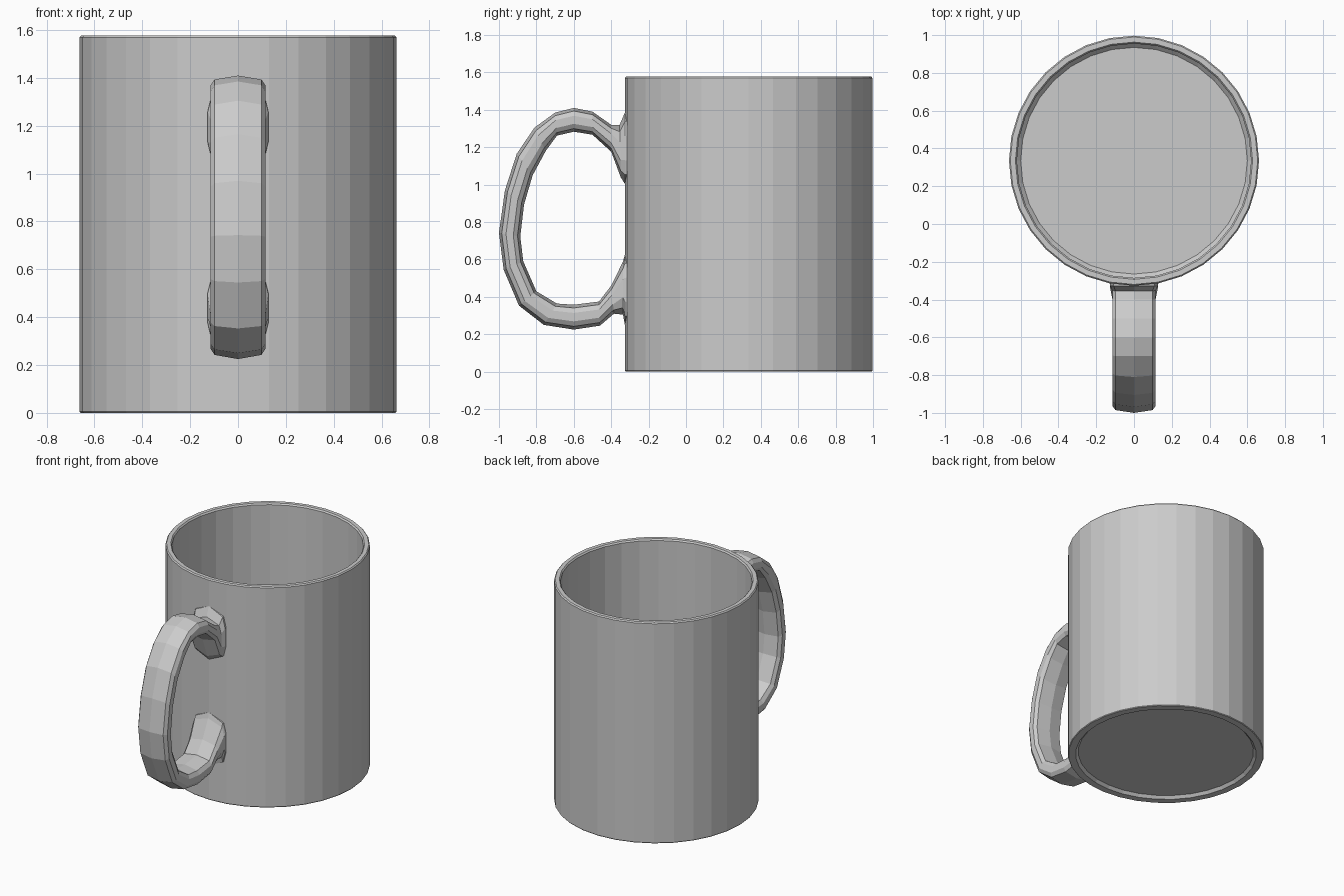
import bpy, bmesh
from math import sin, cos, tau

if "Cube" in bpy.data.objects:
    bpy.data.objects.remove(bpy.data.objects["Cube"])

SIDES = 32
CENTRE_Y = 0.335


def finish(name, bm):
    bmesh.ops.recalc_face_normals(bm, faces=bm.faces)
    mesh = bpy.data.meshes.new(name)
    bm.to_mesh(mesh)
    bm.free()
    obj = bpy.data.objects.new(name, mesh)
    bpy.context.collection.objects.link(obj)
    return obj


def bridge(bm, a, b):
    n = len(a)
    for i in range(n):
        j = (i + 1) % n
        bm.faces.new((a[i], a[j], b[j], b[i]))


def loft(name, rings):
    """Skin a list of closed rings and cap both ends."""
    bm = bmesh.new()
    loops = [[bm.verts.new(p) for p in ring] for ring in rings]
    for a, b in zip(loops, loops[1:]):
        bridge(bm, a, b)
    bm.faces.new(loops[0])
    bm.faces.new(loops[-1])
    return finish(name, bm)


# Mug body: lathe profile (radius, z) from recessed base, up the wall, down to the inner floor
profile = [(0.592, 0.02), (0.61, 0.0), (0.658, 0.0), (0.662, 0.005),
           (0.662, 1.57), (0.655, 1.578), (0.628, 1.578), (0.62, 1.568),
           (0.62, 0.08), (0.60, 0.06)]
loft("mug_body", [[(r * cos(tau * i / SIDES), CENTRE_Y + r * sin(tau * i / SIDES), z)
                   for i in range(SIDES)] for r, z in profile])

# Handle: matching outer and inner outlines (y, z), flared where they meet the wall
outer = [(-.30, 1.39), (-.327, 1.385), (-.355, 1.32), (-.40, 1.32), (-.50, 1.39), (-.60, 1.41),
         (-.70, 1.385), (-.81, 1.305), (-.905, 1.165), (-.968, .97), (-1.0, .743),
         (-.975, .545), (-.893, .353), (-.76, .25), (-.60, .225), (-.46, .246),
         (-.385, .31), (-.337, .305), (-.327, .25), (-.30, .245)]
inner = [(-.30, 1.0), (-.327, 1.005), (-.348, 1.037), (-.40, 1.176), (-.50, 1.267), (-.60, 1.283),
         (-.69, 1.262), (-.75, 1.18), (-.82, 1.05), (-.866, .893), (-.886, .722),
         (-.87, .59), (-.80, .43), (-.69, .364), (-.60, .358), (-.465, .375),
         (-.40, .46), (-.337, .588), (-.327, .626), (-.30, .63)]

# Rounded strap cross-section: (half width, fraction from outer to inner outline)
half = [(0.0, 0.0), (0.098, 0.13), (0.115, 0.33), (0.115, 0.67), (0.098, 0.87), (0.0, 1.0)]
section = half + [(-x, t) for x, t in half[-2:0:-1]]

rings = []
for k, ((y0, z0), (y1, z1)) in enumerate(zip(outer, inner)):
    flare = 1.1 if k < 2 or k > len(outer) - 4 else 1.0
    rings.append([(x * flare, y0 + (y1 - y0) * t, z0 + (z1 - z0) * t) for x, t in section])
loft("handle", rings)
